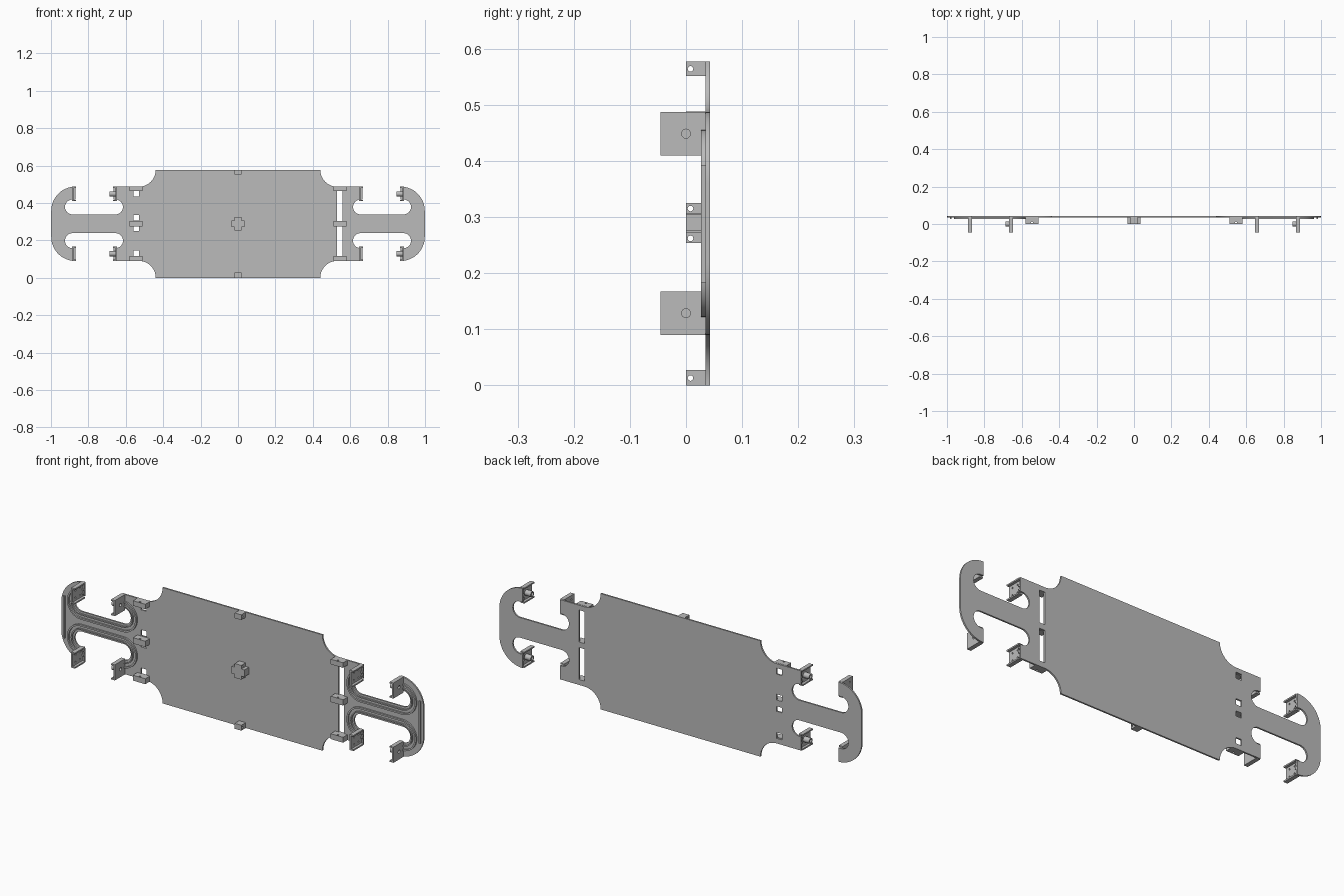
import bpy, bmesh
from math import pi, cos, sin, radians

if "Cube" in bpy.data.objects:
    bpy.data.objects.remove(bpy.data.objects["Cube"])

grey = bpy.data.materials.new("light_grey")
grey.use_nodes = True
GREY = (0.5, 0.5, 0.5, 1)
grey.diffuse_color = GREY
grey.node_tree.nodes["Principled BSDF"].inputs["Base Color"].default_value = GREY

MID = 0.2885                     # height of the horizontal mirror line
PLATE = (0.035, 0.043)           # front and back of the main sheet
TURN = {"x": (pi / 2, 0, pi / 2), "y": (pi / 2, 0, 0), "z": (0, 0, 0)}


def arc(cx, cy, r, start, end, n=16):
    steps = [radians(start + (end - start) * i / n) for i in range(n + 1)]
    return [(cx + r * cos(a), cy + r * sin(a)) for a in steps]


def rect(a0, a1, b0, b1):
    return [(a0, b0), (a1, b0), (a1, b1), (a0, b1)]


def circle(cx, cy, r):
    return arc(cx, cy, r, 0, 360)[:-1]


def prism(name, loops, axis, lo, hi):
    """Extrude an outline with holes along an axis from lo to hi."""
    curve = bpy.data.curves.new(name, "CURVE")
    curve.dimensions, curve.fill_mode = "2D", "BOTH"
    curve.extrude = (hi - lo) / 2
    for loop in loops:
        spline = curve.splines.new("POLY")
        spline.points.add(len(loop) - 1)
        for point, (a, b) in zip(spline.points, loop):
            point.co = (a, b, 0, 1)
        spline.use_cyclic_u = True
    obj = bpy.data.objects.new(name, curve)
    bpy.context.collection.objects.link(obj)
    obj.rotation_euler = TURN[axis]
    obj.location["xyz".index(axis)] = (lo + hi) / 2
    bpy.ops.object.select_all(action="DESELECT")
    obj.select_set(True)
    bpy.context.view_layer.objects.active = obj
    bpy.ops.object.convert(target="MESH")
    obj = bpy.context.view_layer.objects.active
    bm = bmesh.new()
    bm.from_mesh(obj.data)
    bmesh.ops.remove_doubles(bm, verts=bm.verts, dist=1e-5)
    bmesh.ops.recalc_face_normals(bm, faces=bm.faces)
    bm.to_mesh(obj.data)
    bm.free()
    obj.data.materials.clear()
    obj.data.materials.append(grey)
    bpy.ops.object.shade_smooth_by_angle()
    return obj


def hook_path(r):
    """Path round one keyhole slot, at distance r from its centre line."""
    return ([(0.665, 0.09 + r)] + arc(0.655, 0.09, r, 90, 270)
            + arc(0.885, 0.09, r, -90, 90) + [(0.87, 0.09 + r)])


# Main sheet: one quarter of the outline, mirrored twice
quarter = (arc(0.53, MID, 0.09, 180, 270) + [(0.665, MID - 0.09)]
           + hook_path(0.04) + arc(0.87, 0.07, MID - 0.16, 90, 0))
half = quarter + [(x, -u) for x, u in reversed(quarter)]
outline = half + [(-x, u) for x, u in reversed(half)]
outline = [(x, u + MID) for x, u in outline]

# Long slots on the left, small square windows on the right
windows = [rect(0.53, 0.56, 0.117, 0.276), rect(0.53, 0.56, 0.304, 0.463)]
for low, high in ((0.115, 0.145), (0.25, 0.275), (0.306, 0.335), (0.435, 0.465)):
    windows.append(rect(-0.56, -0.53, low, high))
prism("main_sheet", [outline] + windows, "y", *PLATE)

for sx, side in ((1, "left"), (-1, "right")):
    # Straight rib along the outer end
    prism(f"{side}_end_rib", [rect(sx * 0.976, sx * 0.984, 0.183, 0.393)],
          "y", 0.027, PLATE[0])

    for sz, level in ((1, "upper"), (-1, "lower")):
        # Raised ribs that follow the slot edge
        for i, (r0, r1) in enumerate(((0.05, 0.056), (0.069, 0.077))):
            band = hook_path(r0) + hook_path(r1)[::-1]
            band = [(sx * x, MID + sz * u) for x, u in band]
            prism(f"{side}_{level}_rib_{i + 1}", [band], "y", 0.027, PLATE[0])

        # Connector brackets facing each other across the slot opening
        zc = MID + sz * 0.16
        for place, web, gap in (("inner", 0.647, 0.668), ("outer", 0.888, 0.867)):
            name = f"{side}_{level}_{place}_bracket"
            back = web + (0.008 if gap > web else -0.008)
            x0, x1 = sorted((sx * web, sx * back))
            f0, f1 = sorted((sx * web, sx * gap))
            bushed = (side == "right") == (place == "inner")
            if bushed:
                holes = [circle(0, zc, 0.008)]
                tube = [circle(0, zc, 0.014), circle(0, zc, 0.008)]
                prism(name + "_bush", tube, "x", f0 - 0.02, x0)
            else:
                holes = [circle(y, zc + dz, 0.004)
                         for y in (-0.022, 0.012) for dz in (-0.018, 0.018)]
            panel = rect(-0.045, PLATE[0], zc - 0.039, zc + 0.039)
            prism(name + "_web", [panel] + holes, "x", x0, x1)
            for edge in (-1, 1):
                z0, z1 = sorted((zc + edge * 0.032, zc + edge * 0.039))
                prism(f"{name}_flange_{'top' if edge > 0 else 'bottom'}",
                      [rect(-0.045, PLATE[0], z0, z1)], "x", f0, f1)

    # Drilled clips beside the windows
    for level, z0, z1 in (("lower", 0.09, 0.117), ("middle", 0.275, 0.304),
                          ("upper", 0.463, 0.488)):
        block = rect(sx * 0.545 - 0.034, sx * 0.545 + 0.034, 0, PLATE[0])
        prism(f"{side}_{level}_clip", [block, circle(sx * 0.545, 0.008, 0.005)],
              "z", z0, z1)

# Drilled clips on the top and bottom edges and the central cross
for name, z0, z1, hole in (("top_clip", 0.551, 0.577, 0.564),
                           ("bottom_clip", 0, 0.027, 0.013),
                           ("cross_upper_arm", 0.307, 0.325, 0.315),
                           ("cross_lower_arm", 0.254, 0.272, 0.262)):
    prism(name, [rect(0, PLATE[0], z0, z1), circle(0.008, hole, 0.005)],
          "x", -0.018, 0.018)
prism("cross_bar", [rect(-0.035, 0.035, 0.272, 0.307)], "y", 0, PLATE[0])
